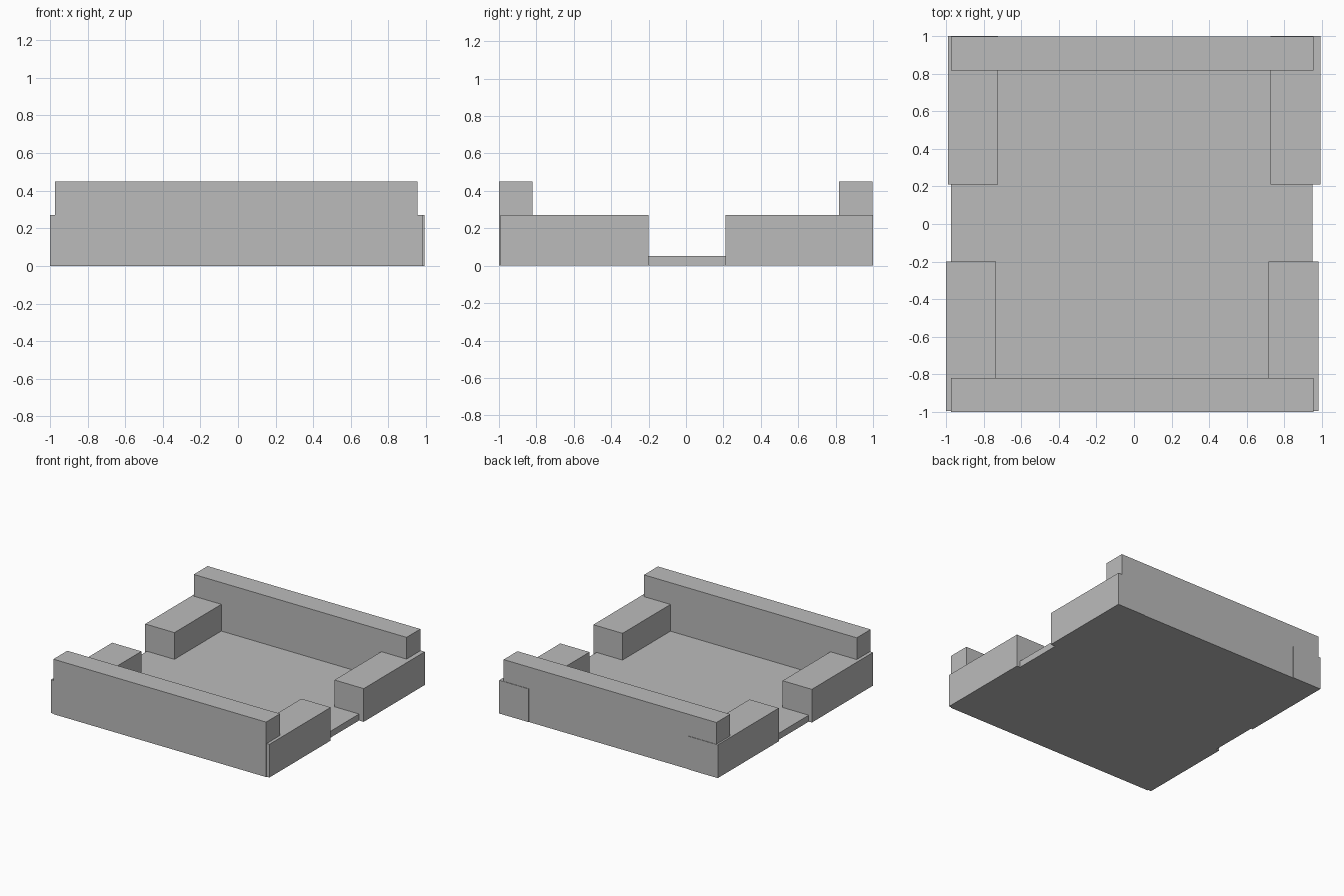
import bpy
import bmesh
from mathutils import Vector

cube = bpy.data.objects.get("Cube")
if cube:
    bpy.data.objects.remove(cube, do_unlink=True)

# One plain grey for every part
grey = bpy.data.materials.new("plain_grey")
grey.use_nodes = True
colour = (0.5, 0.5, 0.5, 1)
grey.diffuse_color = colour
grey.node_tree.nodes["Principled BSDF"].inputs["Base Color"].default_value = colour


def box(name, x, y, top):
    """Box standing on the ground, given x and y extents and its height."""
    mesh = bpy.data.meshes.new(name)
    bm = bmesh.new()
    bmesh.ops.create_cube(bm, size=1)
    low, high = Vector((x[0], y[0], 0)), Vector((x[1], y[1], top))
    bmesh.ops.scale(bm, vec=high - low, verts=bm.verts)
    bmesh.ops.translate(bm, vec=(low + high) / 2, verts=bm.verts)
    bm.to_mesh(mesh)
    bm.free()
    mesh.materials.append(grey)
    obj = bpy.data.objects.new(name, mesh)
    bpy.context.collection.objects.link(obj)
    return obj


# Thin floor
box("floor", (-0.972, 0.95), (-0.995, 0.99), 0.053)

# Tall end walls
wall_x = (-0.973, 0.955)
box("front_wall", wall_x, (-1, -0.82), 0.45)
box("back_wall", wall_x, (0.817, 0.996), 0.45)

# Low corner blocks, leaving a gap in the middle of each side
block_width = 0.265
for end, y, right, left in (("front", (-0.993, -0.2), -1, 0.715),
                            ("back", (0.21, 1), -0.988, 0.727)):
    for side, start in (("right", right), ("left", left)):
        box(f"{end}_{side}_block", (start, start + block_width), y, 0.272)
